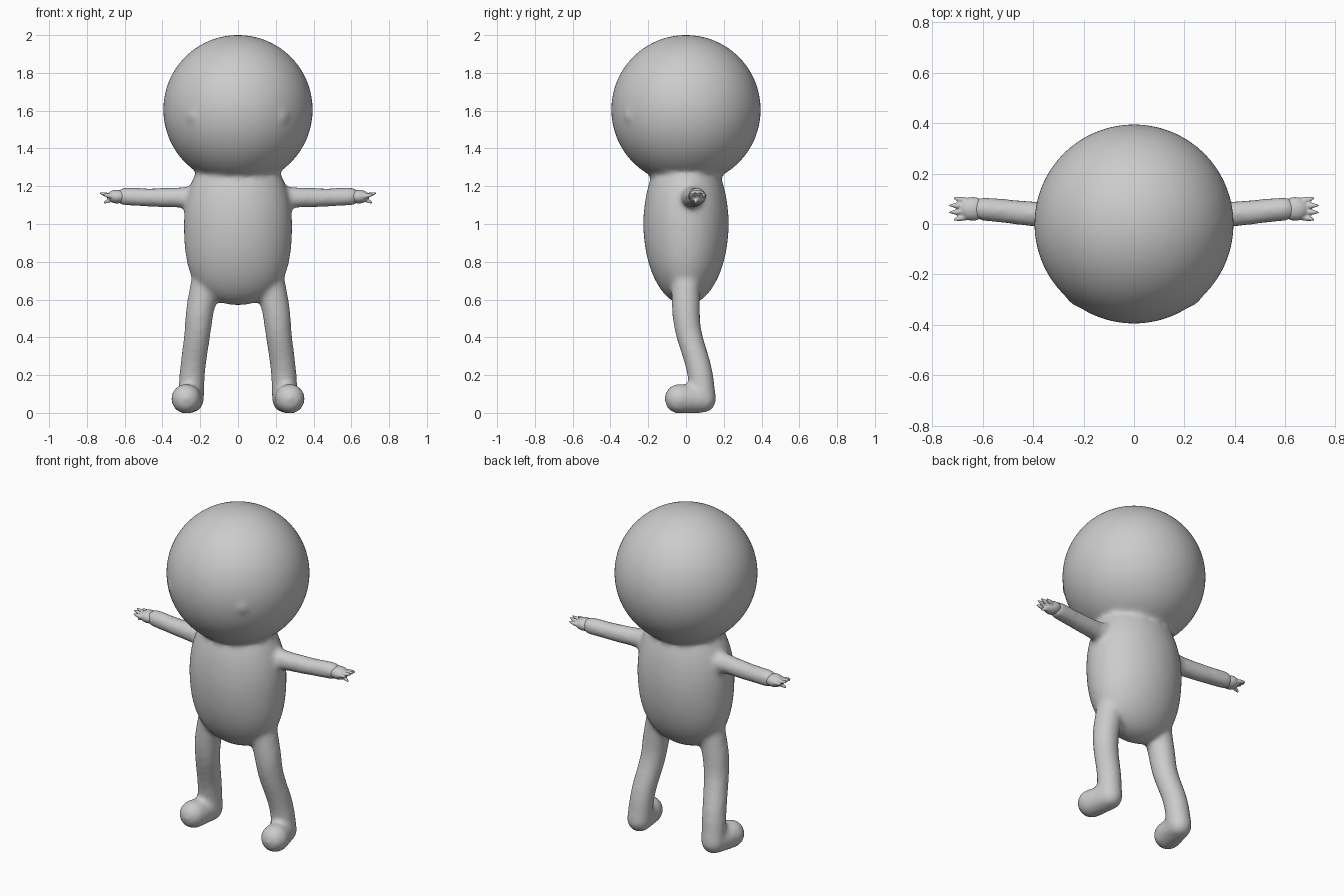
import bpy, bmesh, math
from mathutils import Vector, Matrix

cube = bpy.data.objects.get("Cube")
if cube:
    bpy.data.objects.remove(cube)

grey = bpy.data.materials.new("light grey")
grey.use_nodes = True
tone = (0.6, 0.6, 0.6, 1)
grey.diffuse_color = tone
grey.node_tree.nodes["Principled BSDF"].inputs["Base Color"].default_value = tone


def ball(bm, centre, size, segments=16):
    """Add an ellipsoid and return its vertices."""
    placed = Matrix.LocRotScale(Vector(centre), None, Vector(size))
    result = bmesh.ops.create_uvsphere(bm, u_segments=segments, v_segments=segments // 2,
                                       radius=1, matrix=placed)
    return result["verts"]


def smooth_path(stations, steps):
    """Pass a smooth curve through stations of position and radius."""
    padded = [stations[0], *stations, stations[-1]]
    for before, start, end, after in zip(padded, padded[1:], padded[2:], padded[3:]):
        leave, arrive = (end - before) / 2, (after - start) / 2
        for step in range(steps):
            t = step / steps
            ease = t * t * (3 - 2 * t)
            yield (start.lerp(end, ease) + leave * t * (1 - t) ** 2
                   - arrive * t * t * (1 - t))
    yield stations[-1]


def limb(bm, side, stations, steps=5, sides=20):
    """Sweep a tapering tube through the stations and round off its end."""
    stations = [Vector((side * x, y, z, radius)) for x, y, z, radius in stations]
    chord = (stations[-1] - stations[0]).to_3d()
    turn = chord.to_track_quat("Z", "Y")
    rings = []
    for station in smooth_path(stations, steps):
        ring = []
        for k in range(sides):
            angle = math.tau * k / sides
            spoke = turn @ Vector((math.cos(angle), math.sin(angle), 0))
            ring.append(bm.verts.new(station.to_3d() + spoke * station.w))
        rings.append(ring)
    bm.faces.new(reversed(rings[0]))
    bm.faces.new(rings[-1])
    for low, high in zip(rings, rings[1:]):
        for k in range(sides):
            bm.faces.new((low[k - 1], low[k], high[k], high[k - 1]))
    end = stations[-1]
    ball(bm, end.to_3d(), [end.w] * 3, sides)


def finish(bm, name, voxel, passes):
    """Fuse overlapping volumes into one skin and soften the joins."""
    mesh = bpy.data.meshes.new(name)
    bm.to_mesh(mesh)
    bm.free()
    mesh.materials.append(grey)
    obj = bpy.data.objects.new(name, mesh)
    bpy.context.collection.objects.link(obj)
    fuse = obj.modifiers.new("fuse", "REMESH")
    fuse.mode = "VOXEL"
    fuse.voxel_size = voxel
    fuse.use_smooth_shade = True
    soften = obj.modifiers.new("soften", "SMOOTH")
    soften.factor = 0.5
    soften.iterations = passes


body = bmesh.new()

# Round head
ball(body, (0, 0, 1.605), [0.396] * 3, segments=64)

# Egg-shaped torso with fuller hips
waist, half_height = 1, 0.43
for vert in ball(body, (0, 0, waist), (0.287, 0.226, half_height), segments=48):
    drop = max(0, waist - vert.co.z) / half_height
    vert.co.x *= 1 + 0.3 * drop ** 2

for side in (1, -1):
    # Faint eye swelling
    ball(body, (side * 0.215, -0.27, 1.575), [0.06] * 3)

    # Leg from the hip, bending back to the ankle
    hip = (0.16, 0, 0.74, 0.08)
    thigh = (0.2, 0, 0.55, 0.075)
    knee = (0.215, 0.015, 0.42, 0.07)
    shin = (0.24, 0.07, 0.23, 0.068)
    heel = (0.25, 0.09, 0.07, 0.07)
    limb(body, side, [hip, thigh, knee, shin, heel])

    # Rounded foot, toes turned slightly out
    toe = (0.275, -0.035, 0.075, 0.08)
    limb(body, side, [heel, toe])

    # Level arm
    shoulder = (0.2, 0.03, 1.14, 0.07)
    upper_arm = (0.3, 0.03, 1.14, 0.055)
    elbow = (0.45, 0.045, 1.14, 0.05)
    wrist = (0.6, 0.06, 1.145, 0.048)
    limb(body, side, [shoulder, upper_arm, elbow, wrist])

finish(body, "body", voxel=0.014, passes=10)

# Hands: a flattened palm, four fanned fingers and a lower thumb
palm = Vector((0.64, 0.06, 1.145))
for side, name in ((1, "left_hand"), (-1, "right_hand")):
    hand = bmesh.new()
    ball(hand, (side * palm.x, palm.y, palm.z), (0.055, 0.047, 0.036), segments=32)
    for spread in (-1, -0.33, 0.33, 1):
        reach = 0.1 - 0.025 * abs(spread)
        root = palm + Vector((0.02, 0.03 * spread, 0))
        tip = palm + Vector((reach, 0.043 * spread, 0.02 * math.cos(spread)))
        limb(hand, side, [(*root, 0.014), (*root.lerp(tip, 0.6), 0.011), (*tip, 0.004)])
    thumb_tip = palm + Vector((0.065, -0.01, -0.03))
    limb(hand, side, [(*palm, 0.02), (*thumb_tip, 0.007)])
    finish(hand, name, voxel=0.005, passes=2)
